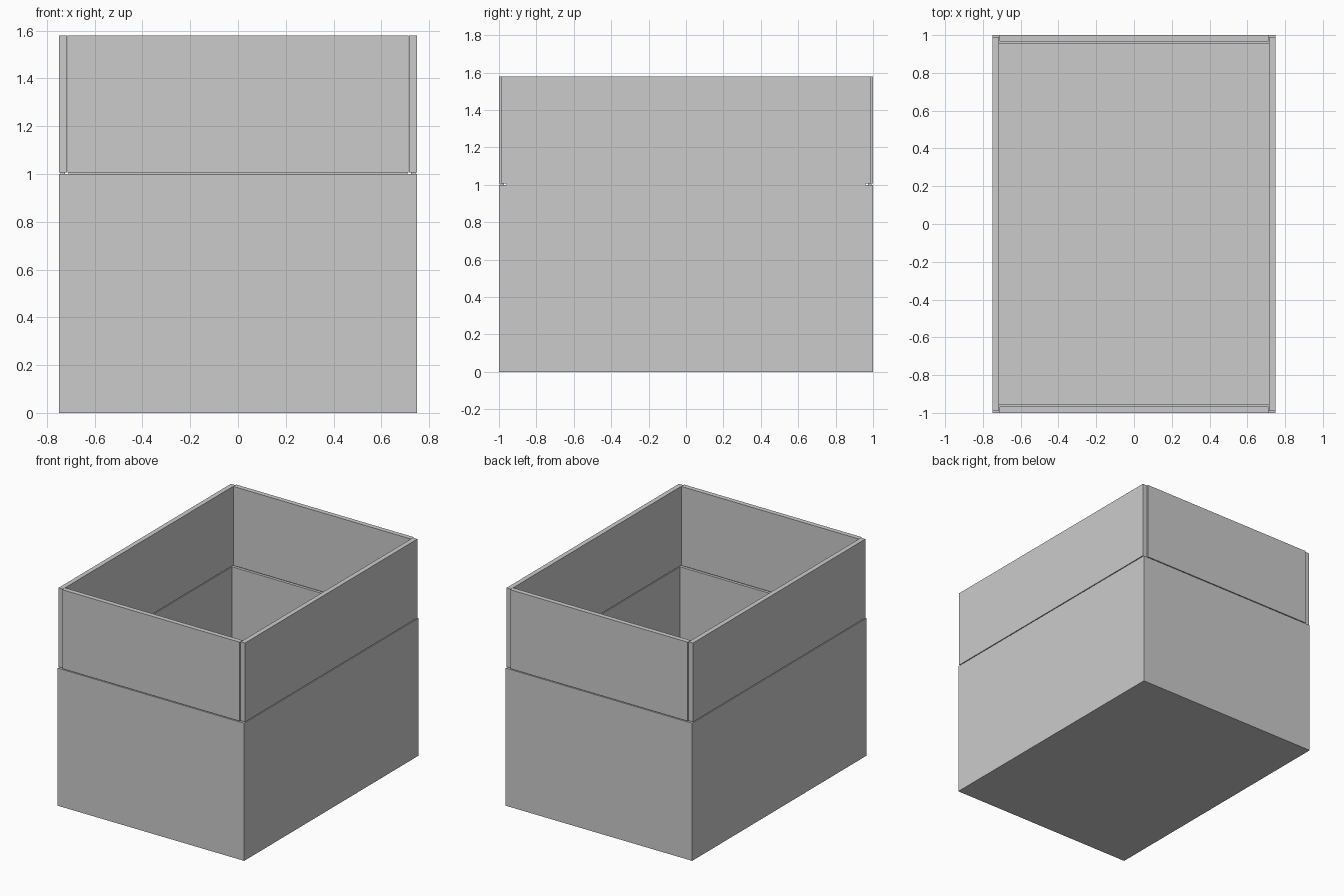
import bpy

if "Cube" in bpy.data.objects:
    bpy.data.objects.remove(bpy.data.objects["Cube"])

H_BODY, H_TOP = 1.0, 1.58     # fold line and top of the raised flaps
X, Y = 0.75, 1.0              # outer half sizes
TX, TY, TF = 0.035, 0.047, 0.035


def box(name, x0, x1, y0, y1, z0, z1):
    bpy.ops.mesh.primitive_cube_add(
        size=1, location=((x0 + x1) / 2, (y0 + y1) / 2, (z0 + z1) / 2))
    ob = bpy.context.object
    ob.name = name
    ob.scale = (x1 - x0, y1 - y0, z1 - z0)
    bpy.ops.object.transform_apply(location=False, rotation=False, scale=True)
    return ob


# Carton body: solid block hollowed by a cavity cutter
body = box("carton_body", -X, X, -Y, Y, 0, H_BODY)
cavity = box("cavity_cutter", -X + TX, X - TX, -Y + TY, Y - TY, 0.03, H_BODY + 0.2)
cut = body.modifiers.new("hollow", 'BOOLEAN')
cut.operation = 'DIFFERENCE'
cut.solver = 'EXACT'
cut.object = cavity
bpy.context.view_layer.objects.active = body
bpy.ops.object.modifier_apply(modifier="hollow")
bpy.data.objects.remove(cavity)

# Four upright flaps, with a hairline gap at the fold
Z0 = H_BODY + 0.006
for s, side, end in ((-1, "left", "front"), (1, "right", "back")):
    xa, xb = sorted((s * X, s * (X - TX)))
    box(side + "_flap", xa, xb, -0.99, 0.99, Z0, H_TOP)
    ya, yb = sorted((s * Y, s * (Y - TF)))
    box(end + "_flap", -X + TX + 0.002, X - TX - 0.002, ya, yb, Z0, H_TOP)

# Small fold hinges joining the flaps to the body
for s, side, end in ((-1, "left", "front"), (1, "right", "back")):
    xa, xb = sorted((s * (X - 0.008), s * (X - TX + 0.008)))
    box(side + "_hinge", xa, xb, -0.96, 0.96, H_BODY, Z0)
    ya, yb = sorted((s * (Y - 0.008), s * (Y - TF + 0.008)))
    box(end + "_hinge", -0.71, 0.71, ya, yb, H_BODY, Z0)
